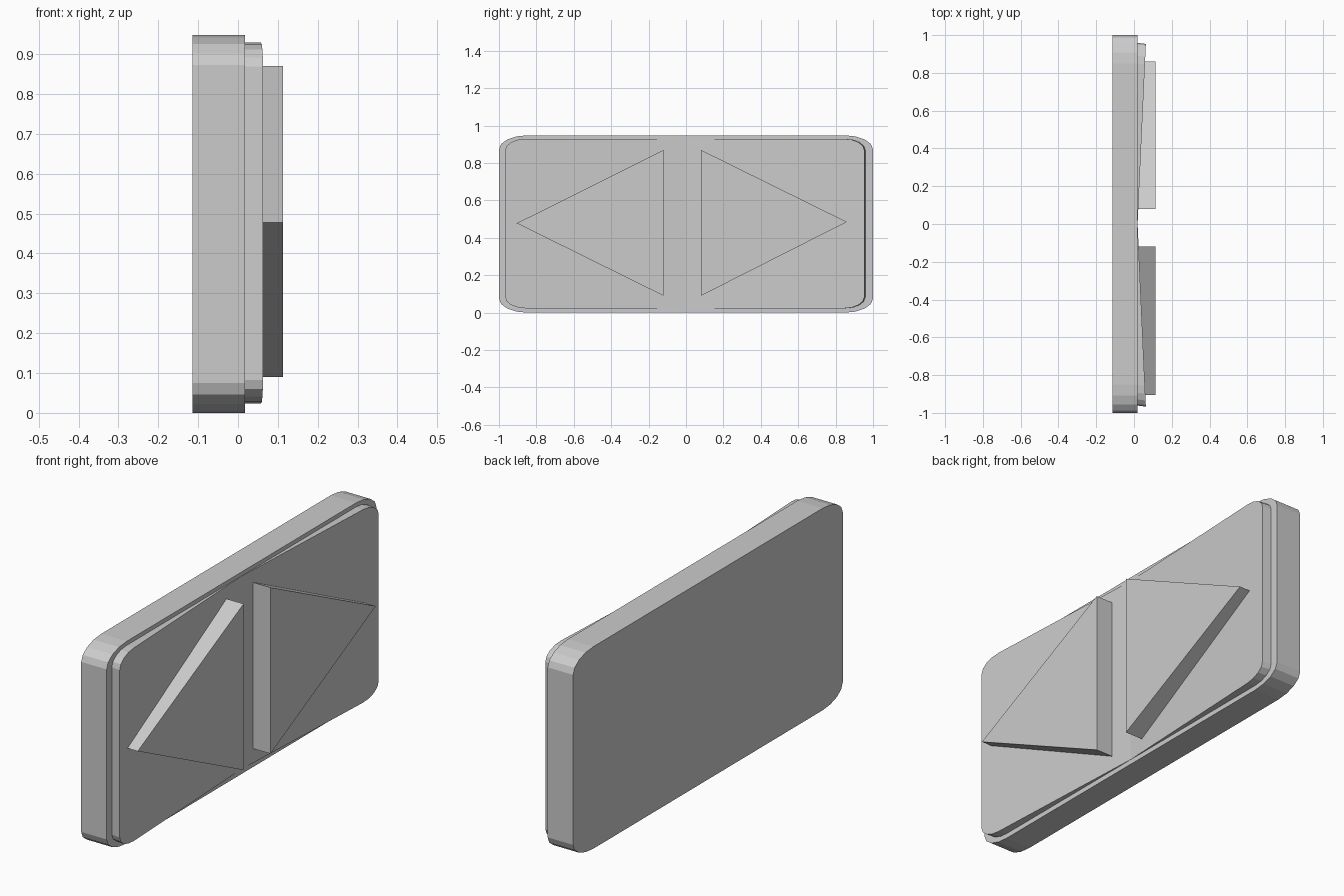
import bpy, bmesh
from math import sin, cos, pi

if "Cube" in bpy.data.objects:
    bpy.data.objects.remove(bpy.data.objects["Cube"])

STEPS = 4            # facets per rounded corner
SEAT = 0.018         # front face of the base plate


def corner(cy, cz, ry, rz, start):
    """Points of an elliptical quarter arc in the YZ plane."""
    return [(cy + ry * cos(start + pi / 2 * i / STEPS),
             cz + rz * sin(start + pi / 2 * i / STEPS)) for i in range(STEPS + 1)]


def prism(name, outline, back, front, lean=0.0):
    """Extrude a YZ outline along X; front may be a function of y."""
    depth = front if callable(front) else (lambda y: front)
    bm = bmesh.new()
    rear = [bm.verts.new((back, y, z)) for y, z in outline]
    face = [bm.verts.new((depth(y), y + lean * abs(y), z)) for y, z in outline]
    bm.faces.new(rear)
    bm.faces.new(face)
    n = len(outline)
    for i in range(n):
        j = (i + 1) % n
        bm.faces.new((rear[i], rear[j], face[j], face[i]))
    bmesh.ops.recalc_face_normals(bm, faces=bm.faces)
    mesh = bpy.data.meshes.new(name)
    bm.to_mesh(mesh)
    bm.free()
    obj = bpy.data.objects.new(name, mesh)
    bpy.context.collection.objects.link(obj)
    return obj


# Base plate with rounded corners
RY, RZ, H = 0.15, 0.075, 0.948
base = (corner(1 - RY, H - RZ, RY, RZ, 0) + corner(RY - 1, H - RZ, RY, RZ, pi / 2)
        + corner(RY - 1, RZ, RY, RZ, pi) + corner(1 - RY, RZ, RY, RZ, 1.5 * pi))
prism("base_plate", base, -0.114, SEAT)

# Two rocker halves, sloping up from the middle to the ends
ry, rz, low, high = 0.11, 0.06, 0.023, 0.929
for name, side in (("rocker_left", -1), ("rocker_right", 1)):
    end = 0.96 - ry
    half = [(0, low)] + corner(end, low + rz, ry, rz, 1.5 * pi)
    half += corner(end, high - rz, ry, rz, 0) + [(0, high)]
    half = [(side * y, z) for y, z in half]
    prism(name, half, SEAT - 0.01,
          lambda y: SEAT + 0.001 + 0.0455 * abs(y), lean=-0.007)

# Raised arrow triangles pointing outward
prism("arrow_left", [(-0.905, 0.478), (-0.12, 0.09), (-0.12, 0.87)], SEAT, 0.113)
prism("arrow_right", [(0.86, 0.485), (0.08, 0.87), (0.08, 0.09)], SEAT, 0.113)
